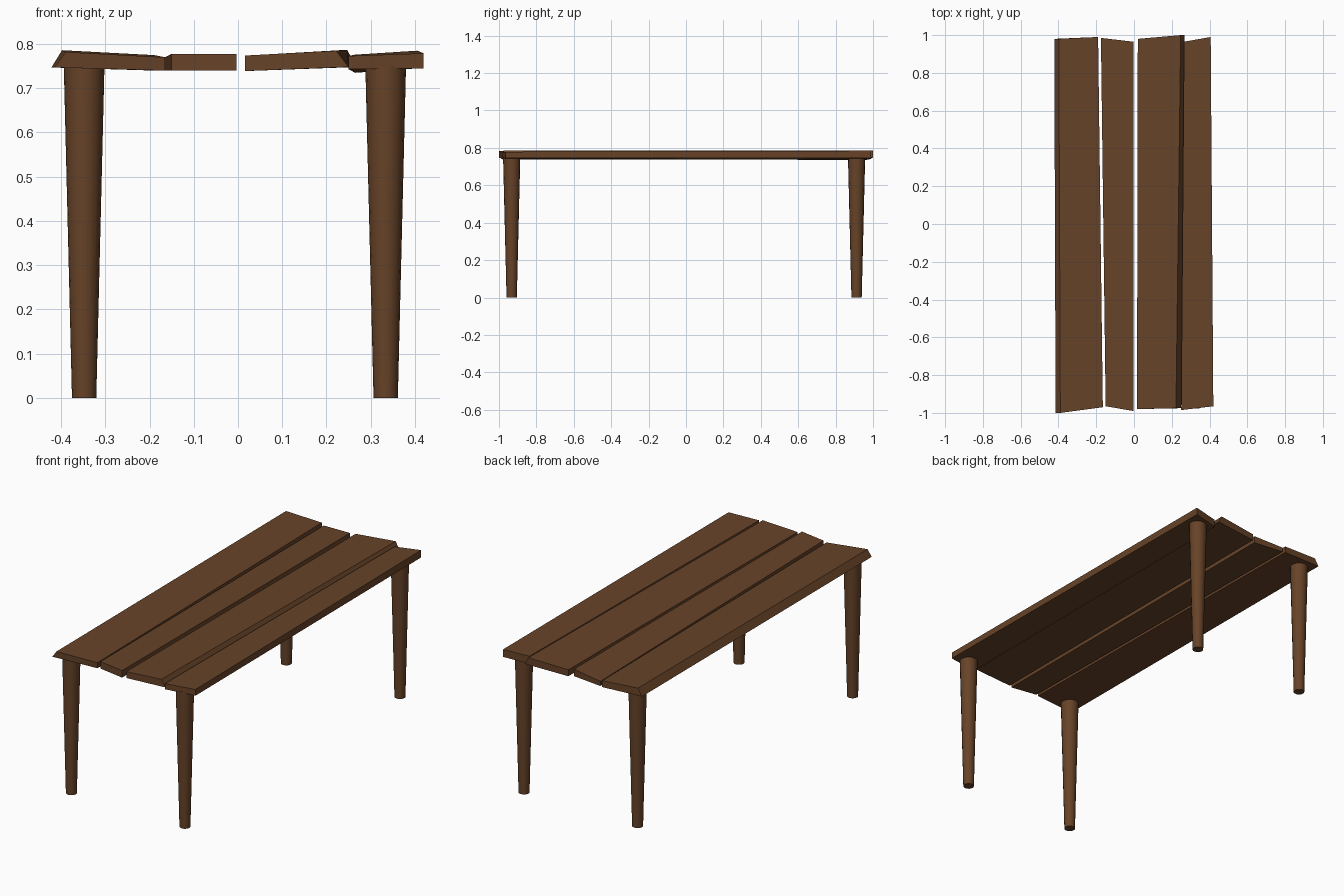
import bpy, bmesh

if "Cube" in bpy.data.objects:
    bpy.data.objects.remove(bpy.data.objects["Cube"])

wood = bpy.data.materials.new("dark brown wood")
wood.diffuse_color = (0.135, 0.056, 0.021, 1)
wood.use_nodes = True
wood.node_tree.nodes["Principled BSDF"].inputs["Base Color"].default_value = wood.diffuse_color


def finish(name, bm):
    bmesh.ops.recalc_face_normals(bm, faces=bm.faces)
    me = bpy.data.meshes.new(name)
    bm.to_mesh(me)
    bm.free()
    me.materials.append(wood)
    ob = bpy.data.objects.new(name, me)
    bpy.context.collection.objects.link(ob)
    return ob


def plank(name, front, back):
    """Rough-cut board: each end is (y left, y right, four x/z corners)."""
    bm = bmesh.new()
    ends = []
    for y_left, y_right, corners in (front, back):
        # corner order: bottom left, bottom right, top right, top left
        ys = (y_left, y_right, y_right, y_left)
        ends.append([bm.verts.new((x, y, z)) for (x, z), y in zip(corners, ys)])
    f, b = ends
    bm.faces.new(f)
    bm.faces.new(b)
    for i in range(4):
        j = (i + 1) % 4
        bm.faces.new((f[i], f[j], b[j], b[i]))
    return finish(name, bm)


# Table top boards
plank("left_outer_plank",
      (-1.0, -0.97, [(-0.415, 0.747), (-0.165, 0.74), (-0.165, 0.77), (-0.39, 0.782)]),
      (0.98, 0.99, [(-0.422, 0.747), (-0.19, 0.74), (-0.19, 0.775), (-0.398, 0.786)]))
plank("left_inner_plank",
      (-0.965, -0.99, [(-0.15, 0.74), (-0.003, 0.74), (-0.003, 0.778), (-0.15, 0.778)]),
      (0.985, 0.965, [(-0.175, 0.74), (-0.003, 0.74), (-0.003, 0.778), (-0.175, 0.765)]))
plank("right_inner_plank",
      (-0.98, -0.975, [(0.016, 0.739), (0.25, 0.748), (0.222, 0.785), (0.016, 0.774)]),
      (0.98, 1.0, [(0.02, 0.739), (0.267, 0.748), (0.247, 0.787), (0.02, 0.774)]))
plank("right_outer_plank",
      (-0.985, -0.965, [(0.25, 0.743), (0.42, 0.745), (0.42, 0.779), (0.25, 0.773)]),
      (0.965, 0.99, [(0.265, 0.735), (0.406, 0.745), (0.406, 0.785), (0.265, 0.776)]))

# Tapered round legs
for side, x in (("left", -0.348), ("right", 0.334)):
    for end, y in (("front", -0.932), ("back", 0.912)):
        bm = bmesh.new()
        bmesh.ops.create_cone(bm, cap_ends=True, segments=16,
                              radius1=0.0275, radius2=0.046, depth=0.75)
        bmesh.ops.translate(bm, verts=bm.verts, vec=(x, y, 0.375))
        leg = finish(f"{end}_{side}_leg", bm)
        bpy.ops.object.select_all(action='DESELECT')
        leg.select_set(True)
        bpy.context.view_layer.objects.active = leg
        bpy.ops.object.shade_smooth_by_angle()
